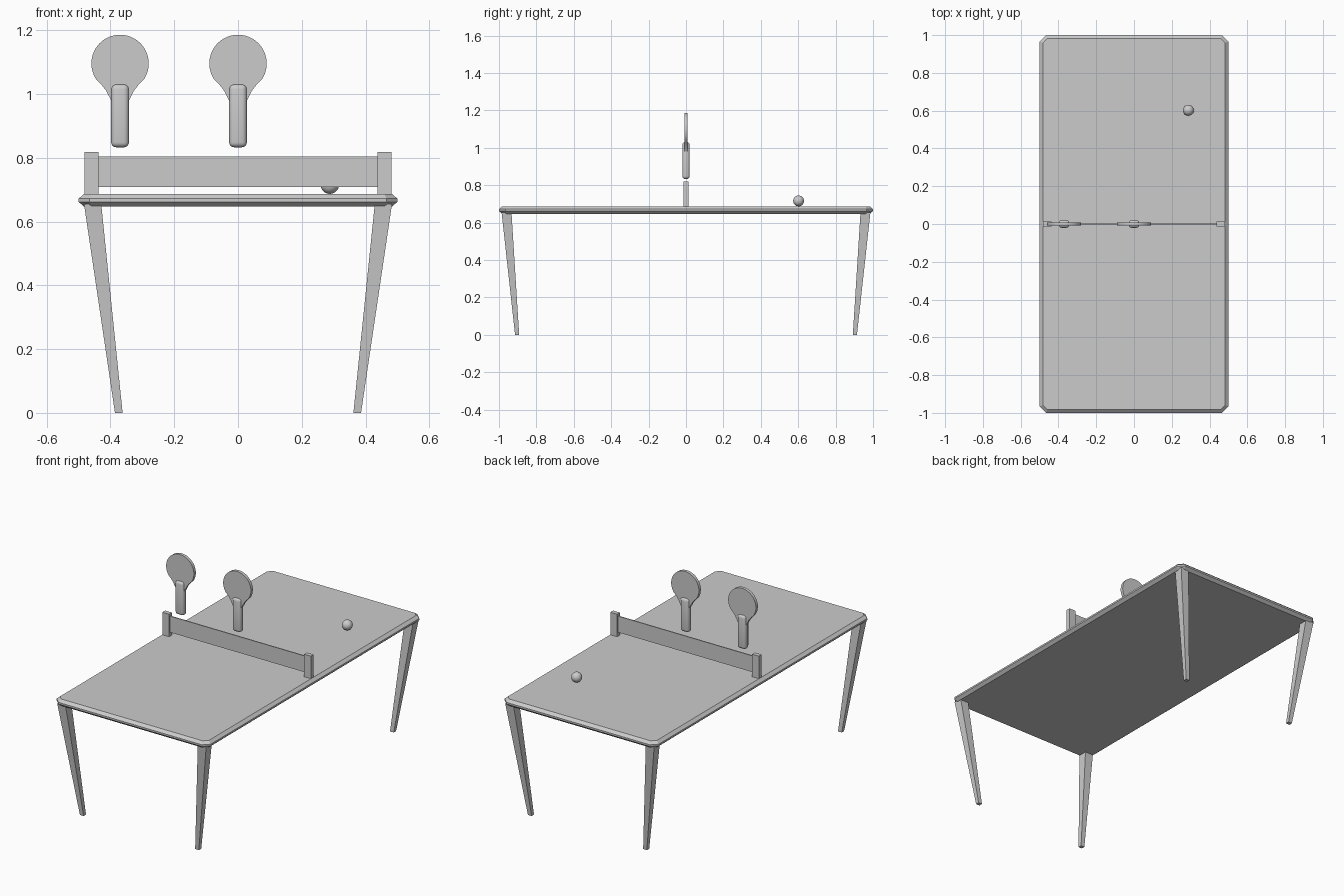
import bpy, bmesh, math

if "Cube" in bpy.data.objects:
    bpy.data.objects.remove(bpy.data.objects["Cube"])


def finish(name, bm, smooth=None):
    bmesh.ops.recalc_face_normals(bm, faces=bm.faces)
    me = bpy.data.meshes.new(name)
    bm.to_mesh(me)
    bm.free()
    ob = bpy.data.objects.new(name, me)
    bpy.context.collection.objects.link(ob)
    if smooth:
        bpy.ops.object.select_all(action='DESELECT')
        ob.select_set(True)
        bpy.context.view_layer.objects.active = ob
        bpy.ops.object.shade_smooth_by_angle(angle=math.radians(smooth))
    return ob


def loft(name, rings, smooth=None):
    """Skin a stack of closed rings and cap both ends."""
    bm = bmesh.new()
    vs = [[bm.verts.new(p) for p in r] for r in rings]
    n = len(rings[0])
    for a, b in zip(vs, vs[1:]):
        for i in range(n):
            bm.faces.new((a[i], a[(i + 1) % n], b[(i + 1) % n], b[i]))
    bm.faces.new(vs[0])
    bm.faces.new(vs[-1])
    return finish(name, bm, smooth)


def rect(x0, x1, y0, y1, z):
    return [(x0, y0, z), (x1, y0, z), (x1, y1, z), (x0, y1, z)]


def box(name, x0, x1, y0, y1, z0, z1):
    return loft(name, [rect(x0, x1, y0, y1, z0), rect(x0, x1, y0, y1, z1)])


# Table top: slab with clipped corners and chamfered rim
def slab_ring(inset, z, c=0.034):
    a, b = 0.5 - inset, 1.0 - inset
    c -= inset * 0.6
    return [(a - c, -b, z), (a, -b + c, z), (a, b - c, z), (a - c, b, z),
            (-a + c, b, z), (-a, b - c, z), (-a, -b + c, z), (-a + c, -b, z)]


loft("table_top", [slab_ring(0.017, 0.647), slab_ring(0, 0.662),
                   slab_ring(0, 0.672), slab_ring(0.017, 0.687)])

# Legs: tapered and splayed inward toward the floor
for sx, side in ((-1, "left"), (1, "right")):
    for sy, end in ((-1, "front"), (1, "back")):
        loft(f"{end}_{side}_leg", [
            rect(sx * 0.362, sx * 0.386, sy * 0.892, sy * 0.914, 0),
            rect(sx * 0.429, sx * 0.483, sy * 0.933, sy * 0.986, 0.655)])
    # Net posts
    box(f"{side}_net_post", sx * 0.438, sx * 0.482, -0.013, 0.013, 0.684, 0.819)

# Net
box("net", -0.44, 0.44, -0.003, 0.003, 0.709, 0.804)

# Ball
bm = bmesh.new()
bmesh.ops.create_uvsphere(bm, u_segments=32, v_segments=16, radius=0.029)
ball = finish("ball", bm, 60)
ball.location = (0.288, 0.602, 0.716)


# Paddles: round blade flaring into a neck, plus a rounded grip
def paddle(name, x):
    arc = [math.radians(-35 + 250 * i / 48) for i in range(49)]
    pts = [(0.09 * math.cos(a), 1.096 + 0.09 * math.sin(a)) for a in arc]
    neck = [(-0.058, 1.029), (-0.044, 1.011), (-0.034, 0.992), (-0.024, 0.972)]
    pts += neck + [(-px, z) for px, z in reversed(neck)]
    loft(name + "_blade", [[(x + px, y, z) for px, z in pts] for y in (-0.009, 0.009)], 40)
    grip = box(name + "_grip", x - 0.028, x + 0.028, -0.02, 0.02, 0.833, 1.031)
    bev = grip.modifiers.new("round", 'BEVEL')
    bev.width = 0.016
    bev.segments = 4
    for f in grip.data.polygons:
        f.use_smooth = True


paddle("left_paddle", -0.37)
paddle("middle_paddle", 0.0)
